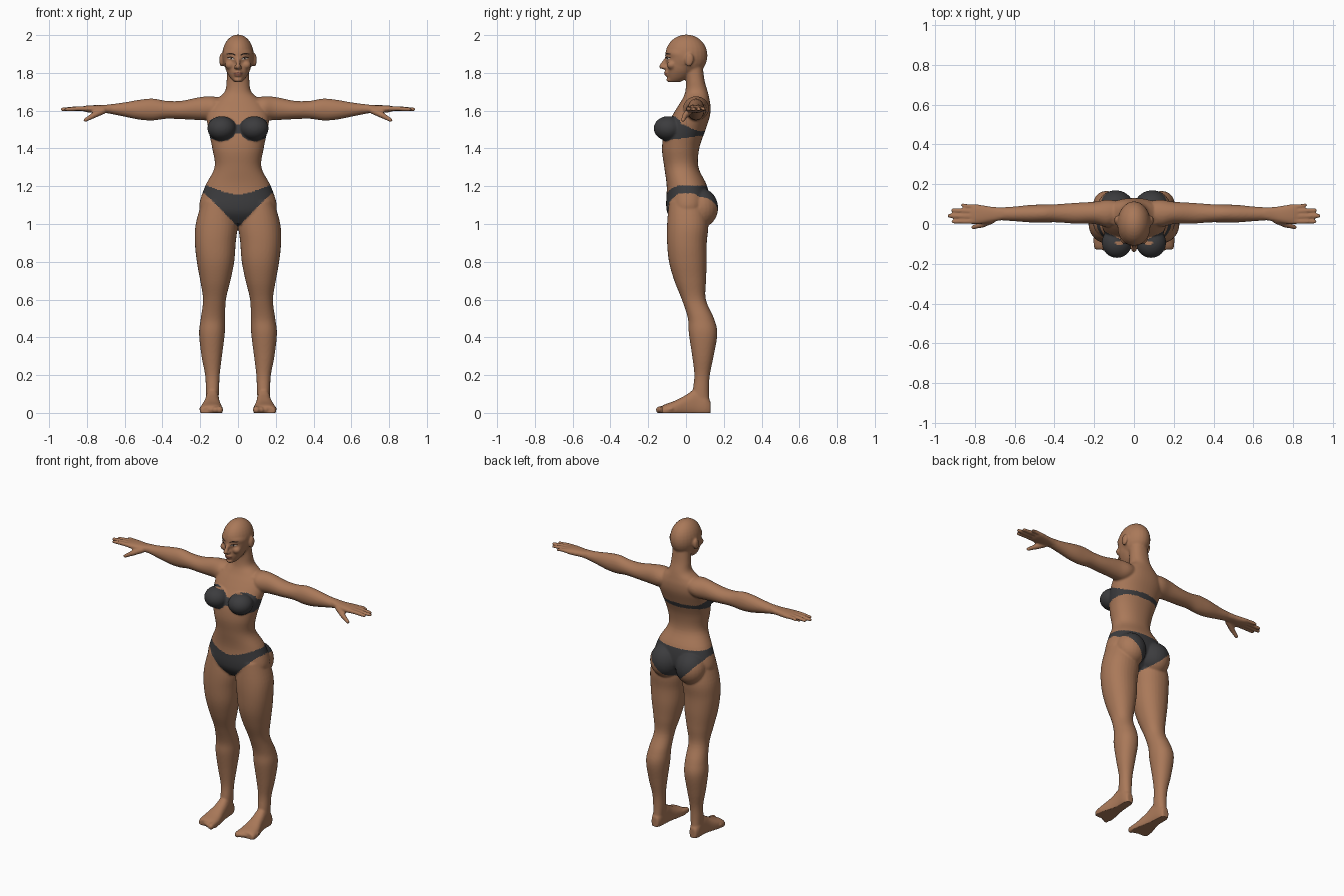
import bpy, bmesh, math
from mathutils import Vector, Matrix
from mathutils.bvhtree import BVHTree

if "Cube" in bpy.data.objects:
    bpy.data.objects.remove(bpy.data.objects["Cube"])


def material(name, rgb):
    m = bpy.data.materials.new(name)
    m.diffuse_color = (*rgb, 1)
    m.use_nodes = True
    m.node_tree.nodes["Principled BSDF"].inputs["Base Color"].default_value = m.diffuse_color
    return m


skin = material("brown skin", (0.40, 0.19, 0.10))
cloth = material("charcoal cloth", (0.045, 0.045, 0.048))
dark = material("dark hair", (0.025, 0.014, 0.01))
lip = material("lip", (0.25, 0.085, 0.055))
white = material("eye white", (0.6, 0.55, 0.5))


def spline(rows, n=5):
    """Smooth rows of numbers into a denser list."""
    out = []
    for i in range(len(rows) - 1):
        p = [rows[max(0, min(len(rows) - 1, i + k))] for k in (-1, 0, 1, 2)]
        for j in range(n):
            t = j / n
            out.append([0.5 * (2 * b + (c - a) * t + (2 * a - 5 * b + 4 * c - d) * t * t
                               + (3 * b - a - 3 * c + d) * t ** 3) for a, b, c, d in zip(*p)])
    return out + [list(rows[-1])]


def loft(bm, axis, rows, power=2.0, seg=32):
    """Rows are (position on axis, low and high of the first, then second cross direction)."""
    u, v = [k for k in range(3) if k != axis]
    rings = []
    for t, a0, a1, b0, b1 in spline(rows):
        ring = []
        for k in range(seg):
            c, s = math.cos(k * math.tau / seg), math.sin(k * math.tau / seg)
            co = [0, 0, 0]
            co[axis] = t
            co[u] = (a0 + a1) / 2 + (a1 - a0) / 2 * math.copysign(abs(c) ** (2 / power), c)
            co[v] = (b0 + b1) / 2 + (b1 - b0) / 2 * math.copysign(abs(s) ** (2 / power), s)
            ring.append(bm.verts.new(co))
        rings.append(ring)
    faces = [bm.faces.new(rings[0][::-1]), bm.faces.new(rings[-1])]
    for r, q in zip(rings, rings[1:]):
        for k in range(seg):
            j = (k + 1) % seg
            faces.append(bm.faces.new((r[k], r[j], q[j], q[k])))
    bmesh.ops.recalc_face_normals(bm, faces=faces)


def ball(bm, center, radii, tilt=0.0):
    mat = Matrix.Translation(center) @ Matrix.Rotation(tilt, 4, 'X') @ Matrix.Diagonal((*radii, 1))
    bmesh.ops.create_uvsphere(bm, u_segments=24, v_segments=16, radius=1, matrix=mat)


def capsule(bm, p, q, r0, r1):
    p, q = Vector(p), Vector(q)
    d = q - p
    mat = Matrix.Translation((p + q) / 2) @ d.to_track_quat('Z', 'Y').to_matrix().to_4x4()
    bmesh.ops.create_cone(bm, cap_ends=True, segments=14, radius1=r0, radius2=r1,
                          depth=d.length, matrix=mat)
    ball(bm, p, (r0,) * 3)
    ball(bm, q, (r1,) * 3)


bm = bmesh.new()

# Leg, foot and toes
loft(bm, 2, [(1.12, .03, .190, -.09, .10), (1.0, .004, .224, -.1, .118), (.9, .012, .228, -.1, .11),
             (.8, .02, .218, -.09, .11), (.7, .04, .200, -.062, .106), (.6, .064, .185, -.022, .105),
             (.5, .068, .197, .01, .148), (.42, .07, .206, .015, .166), (.3, .085, .193, .033, .146),
             (.2, .097, .174, .044, .126), (.12, .1, .17, .036, .122), (.05, .105, .168, .03, .125)], 2.15)
loft(bm, 1, [(.13, .115, .16, -.01, .06), (.1, .105, .17, -.02, .1), (.05, .1, .172, -.02, .125),
             (0, .095, .18, -.02, .095), (-.06, .084, .197, -.02, .064),
             (-.11, .08, .202, -.02, .046), (-.128, .086, .195, -.015, .036)], 2.4)
for k in range(5):
    r = .019 - .0022 * k
    capsule(bm, (.099 + .024 * k, -.1 + .006 * k, .022), (.097 + .024 * k, -.141 + .009 * k, .016), r, r)

# Buttock and bust
ball(bm, (.092, .076, 1.085), (.095, .094, .105))
ball(bm, (.086, -.094, 1.506), (.076, .077, .065))

# Arm
loft(bm, 0, [(.06, .02, .11, 1.58, 1.66), (.13, -.015, .122, 1.55, 1.675), (.2, .0, .112, 1.55, 1.672),
             (.3, .002, .106, 1.555, 1.652), (.38, .008, .1, 1.557, 1.652), (.45, .008, .098, 1.548, 1.664),
             (.52, .008, .096, 1.552, 1.658), (.6, .014, .088, 1.568, 1.644), (.69, .02, .082, 1.586, 1.632)])

# Palm, fingers and thumb
loft(bm, 0, [(.66, .02, .083, 1.583, 1.636), (.71, .012, .086, 1.588, 1.630), (.76, .002, .094, 1.588, 1.629),
             (.80, .000, .1, 1.592, 1.627), (.82, .006, .094, 1.598, 1.623)], 2.4)
for y0, y1, x1, r in ((.013, .012, .908, .0125), (.037, .041, .928, .013),
                      (.062, .069, .91, .0125), (.086, .095, .862, .011)):
    capsule(bm, (.78, y0, 1.61), (.845, (y0 + y1) / 2, 1.611), r + .001, r)
    capsule(bm, (.845, (y0 + y1) / 2, 1.611), (x1, y1, 1.607), r, r - .002)
capsule(bm, (.715, .02, 1.6), (.765, -.004, 1.575), .019, .016)
capsule(bm, (.765, -.004, 1.575), (.808, -.016, 1.55), .015, .011)

# Ear, collarbone, cheek
ball(bm, (.087, .018, 1.868), (.012, .023, .036), -.15)
capsule(bm, (.02, -.018, 1.625), (.15, .03, 1.645), .016, .02)
ball(bm, (.043, -.075, 1.842), (.026, .026, .024))

# Mirror every side part
copy = bmesh.ops.duplicate(bm, geom=bm.verts[:] + bm.edges[:] + bm.faces[:])["geom"]
for e in copy:
    if isinstance(e, bmesh.types.BMVert):
        e.co.x *= -1
bmesh.ops.reverse_faces(bm, faces=[e for e in copy if isinstance(e, bmesh.types.BMFace)])

# Torso and neck
torso = [(1.0, .10, -.06, .06), (1.05, .18, -.095, .1), (1.1, .205, -.105, .125), (1.2, .174, -.102, .112),
         (1.3, .124, -.115, .066), (1.4, .136, -.127, .07), (1.5, .157, -.112, .104), (1.57, .165, -.075, .126),
         (1.62, .15, -.045, .13), (1.66, .115, -.02, .124), (1.7, .07, -.004, .115), (1.76, .06, 0, .098),
         (1.84, .056, -.01, .088)]
loft(bm, 2, [(z, -w, w, f, b) for z, w, f, b in torso], 2.2, 48)

# Skull, face, nose, lips
ball(bm, (0, .002, 1.892), (.084, .112, .111))
face = [(1.752, .022, -.09, -.03), (1.775, .042, -.096, .01), (1.81, .062, -.1, .04), (1.85, .074, -.1, .06),
        (1.88, .081, -.1, .08), (1.91, .08, -.107, .08), (1.95, .06, -.085, .08)]
loft(bm, 2, [(z, -w, w, f, b) for z, w, f, b in face], 2.2)
capsule(bm, (0, -.096, 1.885), (0, -.13, 1.834), .01, .013)
ball(bm, (0, -.113, 1.829), (.022, .016, .011))
ball(bm, (0, -.1, 1.802), (.024, .017, .009))
ball(bm, (0, -.098, 1.789), (.022, .016, .009))
ball(bm, (0, -.088, 1.764), (.022, .016, .014))

mesh = bpy.data.meshes.new("body")
bm.to_mesh(mesh)
bm.free()
body = bpy.data.objects.new("body", mesh)
bpy.context.collection.objects.link(body)

# Fuse the parts into one smooth skin
fuse = body.modifiers.new("fuse", 'REMESH')
fuse.mode, fuse.voxel_size = 'VOXEL', .006
relax = body.modifiers.new("relax", 'SMOOTH')
relax.factor, relax.iterations = .5, 5
fused = bpy.data.meshes.new_from_object(body.evaluated_get(bpy.context.evaluated_depsgraph_get()))
body.modifiers.clear()
body.data = fused
for v in fused.vertices:
    v.co.z = max(v.co.z, 0)


def is_top(x, y, z):
    """Strapless top: two cups, a bridge and a band round the back."""
    if x > .19 or not 1.4 < z < 1.6:
        return False
    if y < -.03 and ((x - .088) / .082) ** 2 + ((z - 1.504) / .066) ** 2 < 1:
        return True
    if y < -.05 and x < .06:
        return 1.478 < z < 1.528
    t = max(0, min(1, (y + .06) / .12))
    return 1.447 + .018 * t < z < 1.545 - .052 * t


def is_brief(x, y, z):
    """Briefs: a raised waistline and diagonal leg lines."""
    top = 1.155 + .05 * min(1, x / .165) ** 1.5 if y < 0 else 1.203
    leg = .985 + x if y < 0 else .985 + .5 * x + 2.5 * x * x
    return min(leg, 1.163) < z < top


fused.materials.clear()
fused.materials.append(skin)
fused.materials.append(cloth)
for p in fused.polygons:
    x, y, z = p.center
    p.material_index = int(is_top(abs(x), y, z) or is_brief(abs(x), y, z))
    p.use_smooth = True

# Face details laid on the skin as thin ribbons
tree = BVHTree.FromPolygons([v.co for v in fused.vertices], [p.vertices for p in fused.polygons])


def ribbon(name, mat, pts, sides, lift):
    """Points are (x, z, half height), dropped onto the face from the front."""
    bm = bmesh.new()
    for s in sides:
        last = None
        for x, z, h in spline(pts, 4):
            pair = []
            for zz in (z - h, z + h):
                hit = tree.ray_cast(Vector((s * x, -1, zz)), Vector((0, 1, 0)))[0]
                pair.append(bm.verts.new((s * x, hit.y - lift, zz)))
            if last:
                quad = (last[0], pair[0], pair[1], last[1])
                bm.faces.new(quad if s > 0 else quad[::-1])
            last = pair
    me = bpy.data.meshes.new(name)
    bm.to_mesh(me)
    bm.free()
    me.materials.append(mat)
    bpy.context.collection.objects.link(bpy.data.objects.new(name, me))


ribbon("eyebrows", dark, [(.014, 1.894, .003), (.035, 1.902, .004), (.06, 1.9, .0015)], (1, -1), .003)
ribbon("eye_whites", white, [(.02, 1.873, .001), (.035, 1.876, .005), (.052, 1.877, .001)], (1, -1), .002)
ribbon("irises", dark, [(.031, 1.876, .002), (.036, 1.876, .005), (.041, 1.876, .002)], (1, -1), .003)
ribbon("eyelashes", dark, [(.018, 1.876, .001), (.036, 1.883, .003), (.058, 1.881, .0015)], (1, -1), .004)
ribbon("lips", lip, [(-.024, 1.796, .001), (-.01, 1.796, .009), (.01, 1.796, .009), (.024, 1.796, .001)], (1,), .002)
